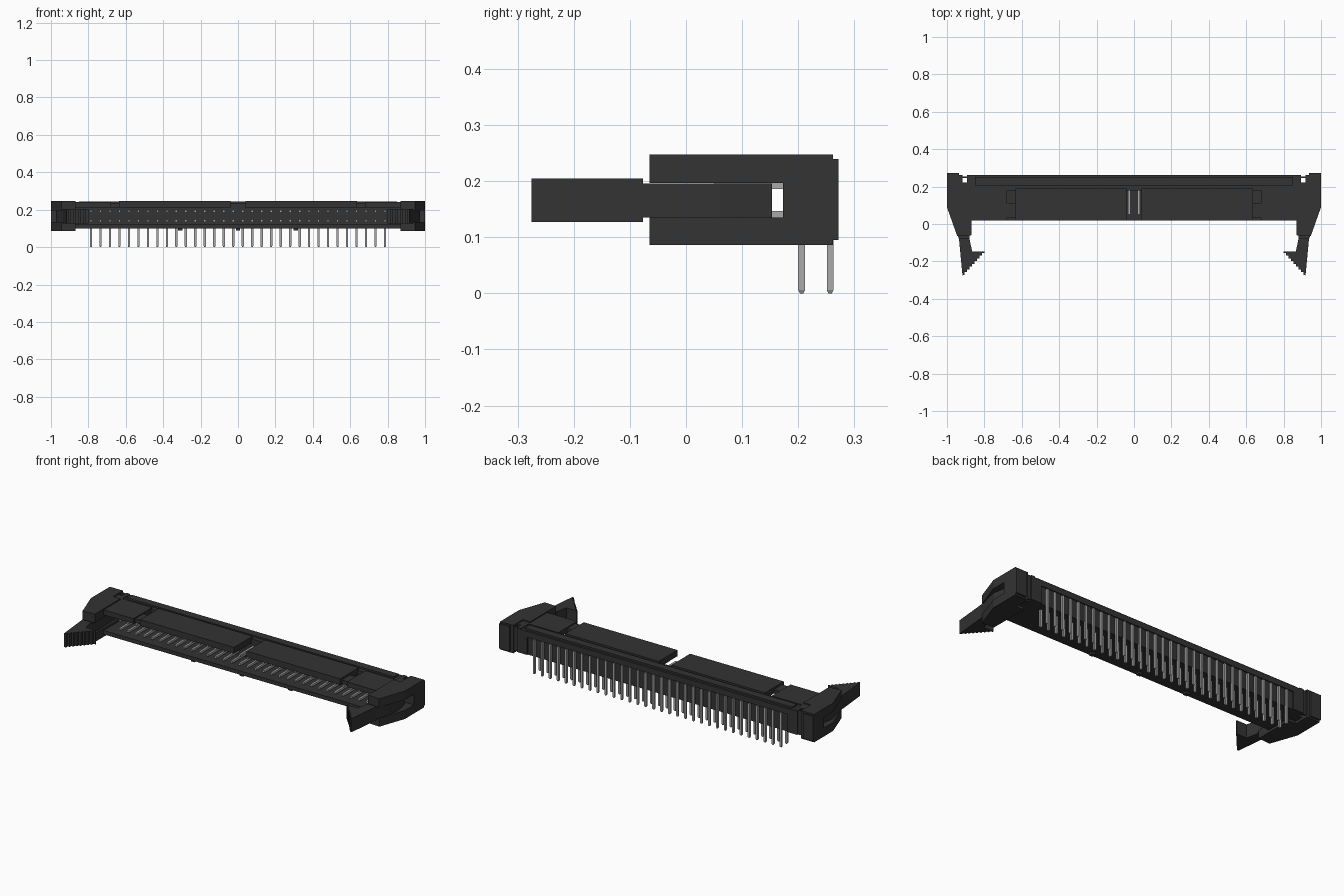
import bpy, bmesh

old = bpy.data.objects.get("Cube")
if old:
    bpy.data.objects.remove(old, do_unlink=True)


def material(name, value, metallic=0.0):
    m = bpy.data.materials.new(name)
    m.use_nodes = True
    color = (value, value, value, 1)
    m.diffuse_color = color
    m.node_tree.nodes["Principled BSDF"].inputs["Base Color"].default_value = color
    return m


BLACK = material("black_plastic", 0.033)
METAL = material("grey_metal", 0.40)


def prism(bm, outline, z0, z1, side=1, tip=1.0):
    """Extrude an xy outline; side mirrors x, tip scales the bottom face."""
    cx = sum(p[0] for p in outline) / len(outline)
    cy = sum(p[1] for p in outline) / len(outline)
    low = [bm.verts.new((side * (cx + (x - cx) * tip), cy + (y - cy) * tip, z0))
           for x, y in outline]
    high = [bm.verts.new((side * x, y, z1)) for x, y in outline]
    bm.faces.new(low)
    bm.faces.new(high)
    n = len(outline)
    for i in range(n):
        j = (i + 1) % n
        bm.faces.new((low[i], low[j], high[j], high[i]))


def box(bm, x0, x1, y0, y1, z0, z1, side=1, tip=1.0):
    prism(bm, [(x0, y0), (x1, y0), (x1, y1), (x0, y1)], z0, z1, side, tip)


def finish(bm, name, mat):
    bmesh.ops.recalc_face_normals(bm, faces=bm.faces)
    mesh = bpy.data.meshes.new(name)
    bm.to_mesh(mesh)
    bm.free()
    mesh.materials.append(mat)
    ob = bpy.data.objects.new(name, mesh)
    bpy.context.collection.objects.link(ob)
    return ob


COUNT, PITCH, HALF = 32, 0.0507, 0.006
columns = [(i - (COUNT - 1) / 2) * PITCH for i in range(COUNT)]
FRONT, BACK, BOTTOM, TOP = 0.02, 0.262, 0.10, 0.235

# Bottom wall with small stand-off nubs
bm = bmesh.new()
box(bm, -0.87, 0.87, FRONT, 0.18, BOTTOM, 0.122)
for x in (-0.31, 0, 0.31):
    box(bm, x - 0.012, x + 0.012, 0.03, 0.054, 0.088, BOTTOM)
finish(bm, "bottom_wall", BLACK)

# Top wall: split around the centre key notch and the two latch slots
bm = bmesh.new()
for s in (1, -1):
    box(bm, 0.04, 0.637, FRONT, 0.19, 0.212, TOP, s)
    box(bm, 0.637, 0.68, FRONT + 0.015, 0.11, 0.212, TOP, s)
    box(bm, 0.68, 0.87, FRONT, 0.19, 0.212, TOP, s)
finish(bm, "top_wall", BLACK)

# Raised panels on the top wall
bm = bmesh.new()
for s in (1, -1):
    box(bm, 0.04, 0.637, FRONT, 0.19, TOP, 0.247, s)
    box(bm, 0.68, 0.87, FRONT, 0.19, TOP, 0.241, s)
finish(bm, "raised_panels", BLACK)

# Back wall with a top rib
bm = bmesh.new()
box(bm, -0.87, 0.87, 0.18, 0.24, BOTTOM, TOP)
box(bm, -0.87, 0.87, 0.24, BACK, 0.202, TOP)
box(bm, -0.85, 0.85, 0.205, 0.25, TOP, 0.245)
finish(bm, "back_wall", BLACK)

# Comb ribs separating the pin tails on the back wall
bm = bmesh.new()
for i in range(COUNT + 1):
    x = (i - COUNT / 2) * PITCH
    box(bm, x - 0.016, x + 0.016, 0.24, 0.256, BOTTOM, 0.202)
for s in (1, -1):
    box(bm, 0.828, 0.87, 0.24, BACK, BOTTOM, 0.202, s)
finish(bm, "back_comb", BLACK)

# Right-angle contact pins, two rows
for name, z, y in (("upper_pins", 0.192, 0.257), ("lower_pins", 0.141, 0.206)):
    bm = bmesh.new()
    for x in columns:
        a, b = x - HALF, x + HALF
        box(bm, a, b, 0.05, y + HALF, z - HALF, z + HALF)
        box(bm, a, b, y - HALF, y + HALF, 0.006, z - HALF)
        box(bm, a, b, y - HALF, y + HALF, 0, 0.006, tip=0.5)
    finish(bm, name, METAL)

jaw = [(0.87, 0.173), (0.87, -0.06), (0.945, -0.065), (1, 0.09), (1, 0.173)]
arm = [(0.88, -0.085), (0.935, -0.085), (0.96, 0), (0.972, 0.06),
       (0.955, 0.153), (0.885, 0.153)]

for s, label in ((1, "left"), (-1, "right")):
    # End jaws above and below the latch
    bm = bmesh.new()
    prism(bm, jaw, 0.197, 0.247, s)
    prism(bm, jaw, 0.086, 0.135, s)
    finish(bm, label + "_end_jaws", BLACK)

    # Rear end block with a small vertical hole
    bm = bmesh.new()
    box(bm, 0.87, 0.893, 0.173, BACK, BOTTOM, 0.24, s)
    box(bm, 0.917, 1, 0.173, BACK, 0.086, 0.247, s)
    box(bm, 0.893, 0.917, 0.173, 0.223, BOTTOM, 0.24, s)
    box(bm, 0.893, 0.917, 0.247, 0.255, BOTTOM, 0.24, s)
    box(bm, 0.935, 1, 0.22, 0.272, 0.095, 0.239, s)
    finish(bm, label + "_end_block", BLACK)

    # Latch arm
    bm = bmesh.new()
    prism(bm, arm, 0.135, 0.196, s)
    finish(bm, label + "_latch_arm", BLACK)

    # Hooked latch handle with a stepped grip face
    handle = [(0.865, -0.148), (0.88, -0.077), (0.936, -0.077), (0.917, -0.275)]
    steps = 8
    for i in range(steps):
        x = 0.905 - 0.105 * i / steps
        y = -0.272 + 0.118 * (i + 1) / steps
        handle += [(x, y - 0.118 / steps), (x, y)]
    handle += [(0.80, -0.154), (0.80, -0.148)]
    bm = bmesh.new()
    prism(bm, handle, 0.127, 0.205, s)
    finish(bm, label + "_latch_handle", BLACK)
